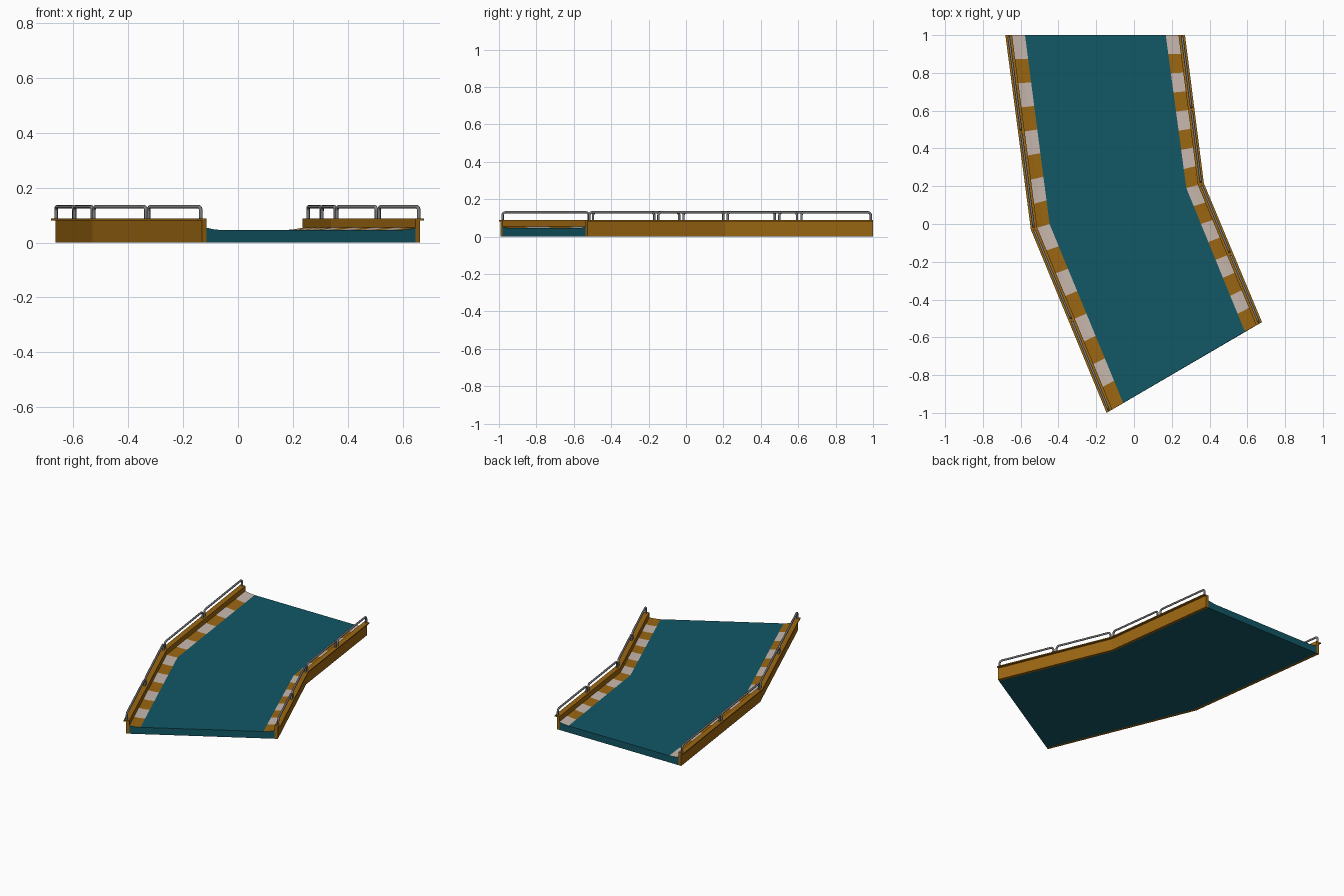
import bpy, math
from mathutils import Vector

if "Cube" in bpy.data.objects:
    bpy.data.objects.remove(bpy.data.objects["Cube"])


def material(name, rgb):
    m = bpy.data.materials.new(name)
    m.diffuse_color = (*rgb, 1)
    m.use_nodes = True
    m.node_tree.nodes["Principled BSDF"].inputs["Base Color"].default_value = m.diffuse_color
    return m


teal = material("teal", (0.006, 0.095, 0.13))
gold = material("gold", (0.33, 0.135, 0.006))
pale = material("pale", (0.58, 0.48, 0.42))
steel = material("steel", (0.2, 0.2, 0.2))

# Plan lines, far end / bend / near end: outer lip edge and inner kerb edge
SIDES = {
    "left": ([(-.681, 1), (-.546, -.03), (-.145, -1)],
             [(-.577, 1), (-.447, 0), (-.057, -.948)]),
    "right": ([(.27, 1), (.37, .215), (.678, -.52)],
              [(.168, 1), (.277, .19), (.587, -.57)]),
}
LIP, BODY, RAIL, INNER, KERB, EDGE = 0, .155, .16, .34, .65, 1


def plan(side, t, s):
    """Point at cross fraction t and path parameter s (0 far, 1 bend, 2 near)."""
    i = min(int(s), 1)
    outer, inner = SIDES[side]
    row = [Vector(o).lerp(Vector(n), t) for o, n in zip(outer, inner)]
    return row[i].lerp(row[i + 1], s - i)


def sweep(name, sections, mats, pick=lambda k, c: 0):
    """Loft closed sections; pick chooses the material for each side face."""
    n = len(sections[0])
    verts = [p for sec in sections for p in sec]
    faces, idx = [], []
    for k in range(len(sections) - 1):
        for c in range(n):
            d = (c + 1) % n
            faces.append((k*n + c, k*n + d, (k+1)*n + d, (k+1)*n + c))
            idx.append(pick(k, c))
    last = (len(sections) - 1) * n
    faces += [tuple(reversed(range(n))), tuple(range(last, last + n))]
    idx += [0, 0]
    me = bpy.data.meshes.new(name)
    me.from_pydata(verts, [], faces)
    for m in mats:
        me.materials.append(m)
    me.polygons.foreach_set("material_index", idx)
    ob = bpy.data.objects.new(name, me)
    bpy.context.collection.objects.link(ob)
    # consistent outward normals
    import bmesh
    bm = bmesh.new()
    bm.from_mesh(me)
    bmesh.ops.recalc_face_normals(bm, faces=bm.faces)
    bm.to_mesh(me)
    bm.free()
    return ob


# Road slab with raised, striped kerbs
STRIPES = 8
profile = [("left", INNER, 0), ("left", INNER, .054), ("left", KERB, .048),
           ("left", EDGE, .045), ("right", EDGE, .045), ("right", KERB, .048),
           ("right", INNER, .054), ("right", INNER, 0)]
sections = [[(*plan(sd, t, k / STRIPES), z) for sd, t, z in profile]
            for k in range(2 * STRIPES + 1)]
sweep("road_slab", sections, [teal, gold, pale],
      lambda k, c: (1 if k % 2 else 2) if c in (1, 2, 4, 5) else 0)

# Side walls and their overhanging caps
for side in SIDES:
    for part, t0, z0, z1 in (("wall", BODY, 0, .081), ("wall_cap", LIP, .081, .088)):
        sweep(f"{side}_{part}",
              [[(*plan(side, t, s), z) for t, z in
                ((t0, z0), (t0, z1), (INNER, z1), (INNER, z0))] for s in (0, 1, 2)],
              [gold])


# Bent tube guard rails, two per straight run
def guard_rail(name, a, b):
    along = (b - a).normalized()
    a, b = a + along * .012, b - along * .012
    r, top, foot = .016, .13, .085
    pts = [(*a, foot)]
    arc = [math.radians(22.5 * i) for i in range(5)]
    for q in arc:
        p = a + along * r * (1 - math.cos(q))
        pts.append((*p, top - r + r * math.sin(q)))
    for q in reversed(arc):
        p = b - along * r * (1 - math.cos(q))
        pts.append((*p, top - r + r * math.sin(q)))
    pts.append((*b, foot))
    cu = bpy.data.curves.new(name, 'CURVE')
    cu.dimensions = '3D'
    cu.bevel_depth = .0065
    cu.bevel_resolution = 2
    cu.use_fill_caps = True
    sp = cu.splines.new('POLY')
    sp.points.add(len(pts) - 1)
    for sp_pt, p in zip(sp.points, pts):
        sp_pt.co = (*p, 1)
    cu.materials.append(steel)
    ob = bpy.data.objects.new(name, cu)
    bpy.context.collection.objects.link(ob)
    bpy.ops.object.select_all(action='DESELECT')
    ob.select_set(True)
    bpy.context.view_layer.objects.active = ob
    bpy.ops.object.convert(target='MESH')


for side in SIDES:
    for i in range(4):
        guard_rail(f"{side}_guard_rail_{i + 1}",
                   plan(side, RAIL, i / 2), plan(side, RAIL, (i + 1) / 2))
